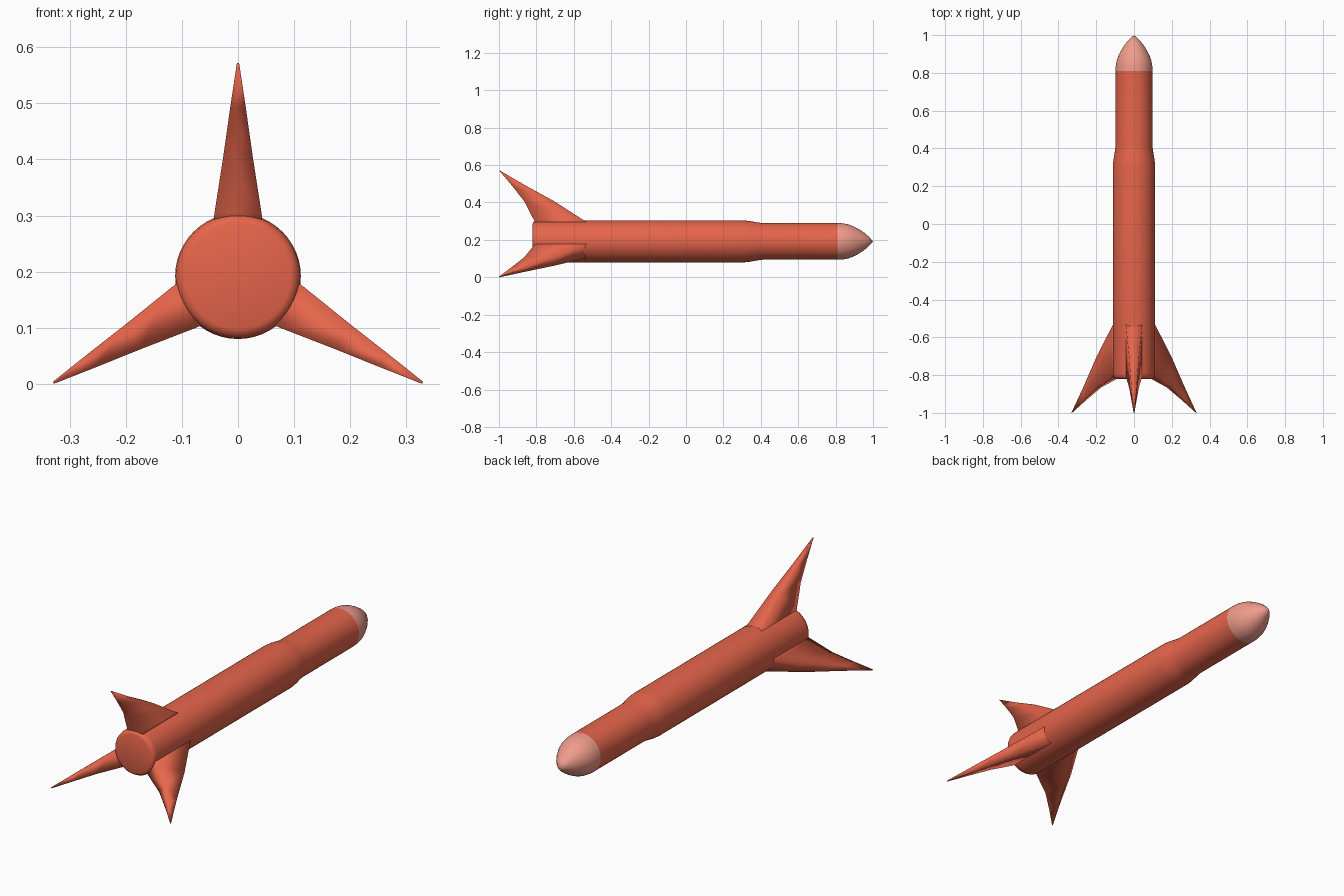
import bpy, bmesh
from math import sin, cos, pi, radians

if "Cube" in bpy.data.objects:
    bpy.data.objects.remove(bpy.data.objects["Cube"])

ZC = 0.192   # height of the rocket axis
SEG = 48


def material(name, color):
    m = bpy.data.materials.new(name)
    m.diffuse_color = color
    m.use_nodes = True
    m.node_tree.nodes["Principled BSDF"].inputs["Base Color"].default_value = m.diffuse_color
    return m


RED = material("red_paint", (0.79, 0.13, 0.07, 1))
PINK = material("pale_pink_paint", (0.87, 0.33, 0.26, 1))


def finish(name, bm, mat, angle):
    bmesh.ops.recalc_face_normals(bm, faces=bm.faces)
    me = bpy.data.meshes.new(name)
    bm.to_mesh(me)
    bm.free()
    ob = bpy.data.objects.new(name, me)
    bpy.context.collection.objects.link(ob)
    me.materials.append(mat)
    ob.location.z = ZC
    bpy.ops.object.select_all(action='DESELECT')
    ob.select_set(True)
    bpy.context.view_layer.objects.active = ob
    bpy.ops.object.shade_smooth_by_angle(angle=radians(angle))
    return ob


def lathe(name, profile, mat):
    # turn (radius, y) points around the y axis; radius 0 becomes a pole
    bm = bmesh.new()
    rings = []
    for r, y in profile:
        n = SEG if r > 0 else 1
        rings.append([bm.verts.new((r * cos(2 * pi * i / SEG), y, r * sin(2 * pi * i / SEG)))
                      for i in range(n)])
    for a, b in zip(rings, rings[1:]):
        for i in range(SEG):
            j = (i + 1) % SEG
            quad = [a[i % len(a)], a[j % len(a)], b[j % len(b)], b[i % len(b)]]
            bm.faces.new(list(dict.fromkeys(quad)))
    return finish(name, bm, mat, 40)


# Body tube with rounded tail and a step down to the narrower front
lathe("body", [(0, -0.82), (0.094, -0.82), (0.104, -0.816), (0.11, -0.806), (0.112, -0.79),
               (0.112, 0.31), (0.109, 0.34), (0.101, 0.385), (0.098, 0.41), (0.098, 0.81)], RED)

# Pointed nose cone
lathe("nose_cone", [(0.098, 0.81), (0.097, 0.835), (0.092, 0.865), (0.083, 0.89),
                    (0.068, 0.92), (0.049, 0.95), (0.026, 0.977), (0, 1.0)], PINK)

# Swept fins: (radius, leading y, trailing y, half width), root sunk into the body
FIN = [(0.085, -0.503, -0.799, 0.045), (0.112, -0.545, -0.812, 0.042),
       (0.215, -0.705, -0.865, 0.026), (0.30, -0.86, -0.932, 0.014), (0.38, -0.997, -1.0, 0.002)]


def fin(name, angle):
    bm = bmesh.new()
    rings = [[bm.verts.new(p) for p in ((-w, le, r), (w, le, r), (w, te, r), (-w, te, r))]
             for r, le, te, w in FIN]
    for a, b in zip(rings, rings[1:]):
        for i in range(4):
            j = (i + 1) % 4
            bm.faces.new((a[i], a[j], b[j], b[i]))
    bm.faces.new(rings[0])
    bm.faces.new(rings[-1])
    finish(name, bm, RED, 120).rotation_euler.y = angle


for k, side in enumerate(("top", "right", "left")):
    fin(side + "_fin", k * 2 * pi / 3)
